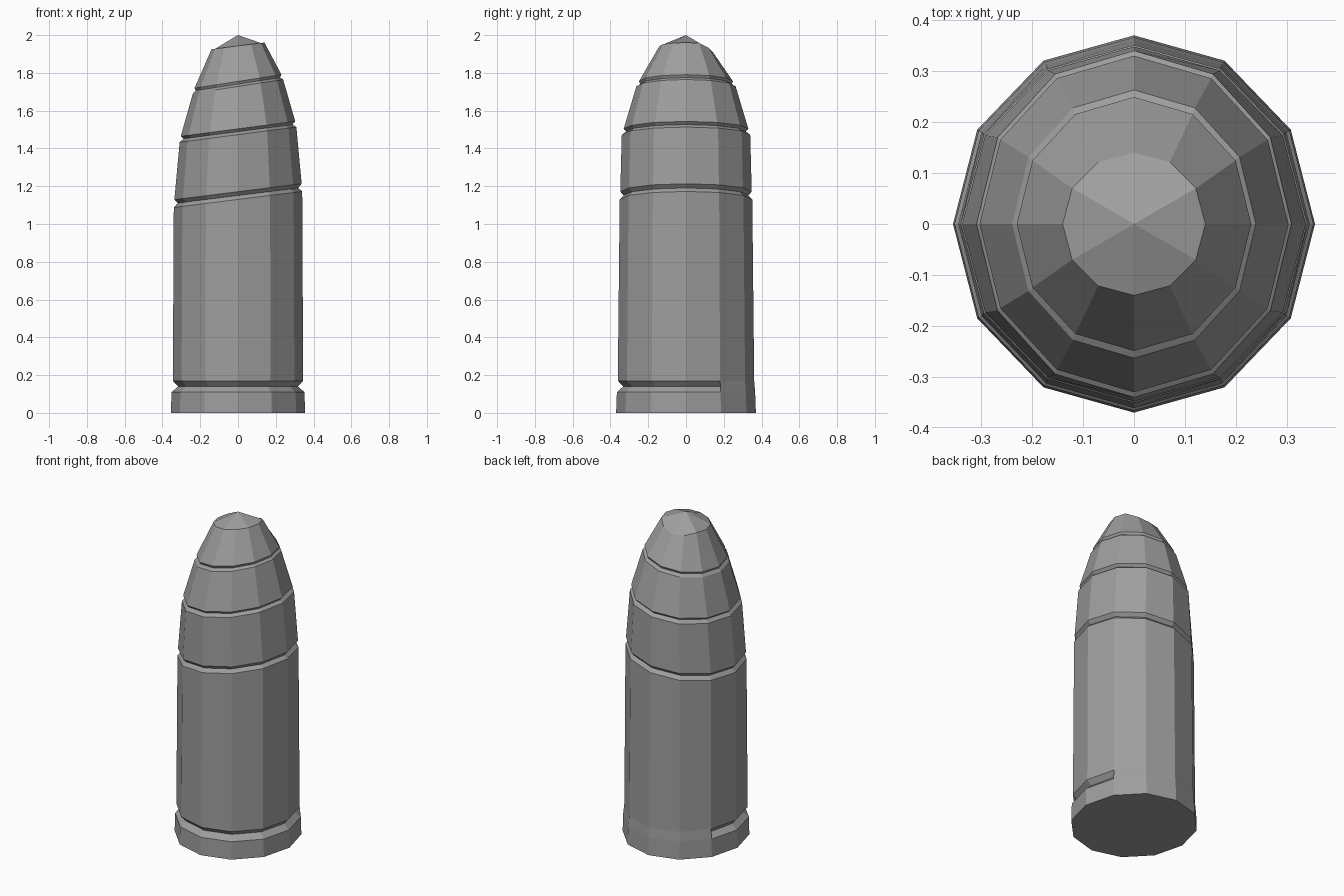
import bpy, bmesh
from math import cos, sin, tau

if "Cube" in bpy.data.objects:
    bpy.data.objects.remove(bpy.data.objects["Cube"])

N = 12
bm = bmesh.new()


def ring(z, rx, ry, slope):
    """Twelve-sided ring, tilted so that it rises towards +x."""
    return [bm.verts.new((rx * cos(tau * k / N), ry * sin(tau * k / N),
                          z + slope * rx * cos(tau * k / N))) for k in range(N)]


def band(a, b, sectors=range(N)):
    for k in sectors:
        j = (k + 1) % N
        bm.faces.new((a[k], a[j], b[j], b[k]))


# Base flange and rim groove, which stops short of the back
bottom = ring(0, 0.355, 0.37, 0)
low = ring(0.11, 0.352, 0.366, 0)
mid = ring(0.14, 0.317, 0.332, 0)
high = ring(0.17, 0.345, 0.361, 0)
bm.faces.new(bottom[::-1])
band(bottom, low)
back = range(1, 5)
front = [k for k in range(N) if k not in back]
for k in (1, 5):
    mid[k].co.y = 0.182  # groove ends in a wall facing straight forward
band(low, high, back)
band(low, mid, front)
band(mid, high, front)
bm.faces.new((low[1], high[1], mid[1]))
bm.faces.new((low[5], mid[5], high[5]))
bmesh.ops.delete(bm, geom=[v for v in mid if not v.link_faces], context='VERTS')

# Case, tilted V grooves and ogive: z, x radius, y radius, slope
profile = [(1.130, 0.340, 0.351, 0.125), (1.151, 0.319, 0.330, 0.125), (1.171, 0.337, 0.348, 0.125),
           (1.473, 0.309, 0.340, 0.130), (1.489, 0.289, 0.316, 0.130), (1.504, 0.303, 0.330, 0.130),
           (1.728, 0.239, 0.263, 0.155), (1.741, 0.223, 0.242, 0.155), (1.755, 0.230, 0.249, 0.155),
           (1.943, 0.140, 0.140, 0.125)]
last = high
for p in profile:
    new = ring(*p)
    band(last, new)
    last = new

# Pointed tip of six facets, its rim dropping at the back
for k, drop in ((2, 0.02), (3, 0.03), (4, 0.02)):
    last[k].co.z -= drop
apex = bm.verts.new((0, 0, 2))
for k in range(1, N, 2):
    bm.faces.new((last[k], last[(k + 1) % N], last[(k + 2) % N], apex))

bmesh.ops.recalc_face_normals(bm, faces=bm.faces[:])
mesh = bpy.data.meshes.new("bullet_cartridge")
bm.to_mesh(mesh)
bm.free()

# Dark grey metal
metal = bpy.data.materials.new("dark_metal")
metal.diffuse_color = (0.34, 0.34, 0.34, 1)
metal.use_nodes = True
metal.node_tree.nodes["Principled BSDF"].inputs["Base Color"].default_value = metal.diffuse_color
mesh.materials.append(metal)
bpy.context.collection.objects.link(bpy.data.objects.new("bullet_cartridge", mesh))
